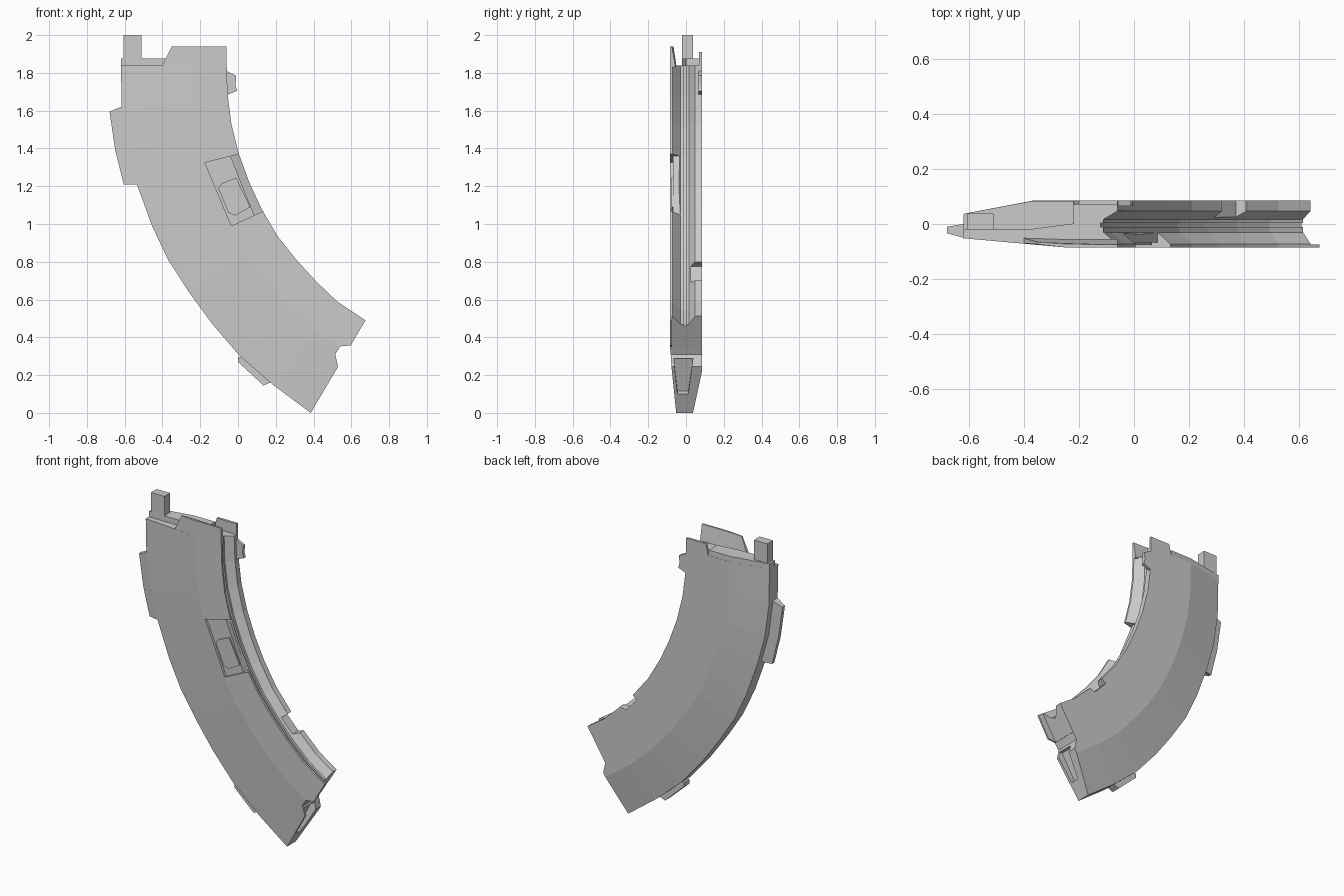
import bpy, bmesh
from mathutils import Vector


def make_object(name, verts, faces):
    bm = bmesh.new()
    vs = [bm.verts.new(v) for v in verts]
    for f in faces:
        bm.faces.new([vs[i] for i in f])
    bmesh.ops.recalc_face_normals(bm, faces=bm.faces)
    mesh = bpy.data.meshes.new(name)
    bm.to_mesh(mesh)
    bm.free()
    obj = bpy.data.objects.new(name, mesh)
    bpy.context.collection.objects.link(obj)
    return obj


def slab(name, pts, y0=0, y1=0):
    """Side profile (x, z) extruded in y; a point may carry its own y range."""
    pts = [p if len(p) == 4 else (*p, y0, y1) for p in pts]
    n = len(pts)
    verts = [(p[0], p[2], p[1]) for p in pts] + [(p[0], p[3], p[1]) for p in pts]
    faces = [range(n), range(n, 2 * n)]
    faces += [(i, (i + 1) % n, (i + 1) % n + n, i + n) for i in range(n)]
    return make_object(name, verts, faces)


def cut(target, pts, y0=0, y1=0):
    cutter = slab("cutter", pts, y0, y1)
    cutter.hide_render = True
    mod = target.modifiers.new("cut", 'BOOLEAN')
    mod.operation, mod.solver, mod.object = 'DIFFERENCE', 'EXACT', cutter
    bpy.context.view_layer.objects.active = target
    bpy.ops.object.modifier_apply(modifier=mod.name)
    bpy.data.objects.remove(cutter)


# Curved body: outer and inner rail points, with a cross-section between them
outer = [(-.62, 1.84), (-.615, 1.6), (-.585, 1.39), (-.535, 1.21), (-.455, .99),
         (-.37, .81), (-.26, .64), (-.14, .475), (.01, .30), (.19, .145), (.385, 0)]
inner = [(-.06, 1.84), (-.055, 1.685), (-.035, 1.53), (.005, 1.37), (.06, 1.22),
         (.125, 1.08), (.21, .935), (.31, .81), (.415, .695), (.525, .59), (.675, .49)]
section = [(0, .037), (0, -.052), (.66, -.085), (1, -.085), (1, -.072), (.91, -.03),
           (.91, -.01), (.89, -.01), (.89, .003), (.91, .003), (.91, .017),
           (1, .047), (1, .085), (.45, .085)]
verts, faces, n = [], [], len(section)
for o, i in zip(outer, inner):
    for u, y in section:
        p = Vector(o).lerp(Vector(i), u)
        verts.append((p.x, y, p.y))
for s in range(len(outer) - 1):
    for k in range(n):
        a, b = s * n + k, s * n + (k + 1) % n
        faces.append((a, b, b + n, a + n))
faces += [range(n), range(len(verts) - n, len(verts))]
body = make_object("curved_body", verts, faces)

# Lower end: set-back end face, notch and recess
cut(body, [(.665, .55), (.64, .51), (.515, .31), (.53, .245), (.62, .27), (.75, .5)], -.075, .1)
cut(body, [(.65, .362), (.54, .352), (.515, .31), (.53, .245), (.62, .29)], -.1, .1)
cut(body, [(.57, .285, -.065, .037), (.50, .29, -.065, .037),
           (.42, .115, -.045, .012), (.47, .085, -.045, .012)])

# Gap in the back rail
cut(body, [(.29, .775), (.335, .81), (.36, .83), (.44, .74), (.405, .70), (.37, .69)], .01, .1)

# Front catch pocket with a deeper slot on the inner edge
cut(body, [(-.175, 1.325), (.005, 1.37), (.06, 1.385), (.18, 1.09), (.125, 1.065), (-.035, .99)],
    -.1, -.068)
cut(body, [(-.04, 1.359), (.03, 1.377), (.16, 1.08), (.085, 1.047)], -.1, -.03)
slab("catch_button", [(-.105, 1.19), (-.085, 1.215), (-.01, 1.245), (.065, 1.09),
                      (-.015, 1.045), (-.05, 1.06)], -.076, -.06)

# Top lips, follower step and post
slab("front_lip", [(-.405, 1.83, -.070, -.05), (-.35, 1.94, -.074, -.066),
                   (-.25, 1.94, -.085, -.073), (-.06, 1.94, -.085, -.075),
                   (-.06, 1.83, -.085, -.055), (-.25, 1.83, -.085, -.055)])
slab("back_lip", [(-.22, 1.83), (-.20, 1.91), (-.06, 1.91), (-.06, 1.83)], .07, .085)
slab("top_step", [(x, z, -.02 if x < -.3 else 0, y)
                  for x, z, y in [(-.62, 1.83, .037), (-.62, 1.875, .037),
                                  (-.37, 1.875, .084), (-.22, 1.875, .084),
                                  (-.22, 1.83, .084), (-.37, 1.83, .084)]])
slab("top_post", [(-.605, 1.85), (-.605, 2), (-.51, 2), (-.51, 1.85)], -.02, .038)

# Stop tab on the upper inner edge
slab("stop_tab", [(-.09, 1.82), (-.06, 1.81), (-.01, 1.785), (-.013, 1.735), (-.005, 1.705),
                  (-.055, 1.685), (-.09, 1.69)], .065, .085)

# Tapered fin on the outer spine
slab("spine_fin", [(-.59, 1.63, -.05, .0), (-.62, 1.62, -.05, .0), (-.68, 1.595, -.034, -.01),
                   (-.65, 1.39, -.034, -.01), (-.605, 1.21, -.034, -.01),
                   (-.53, 1.21, -.05, .0), (-.56, 1.39, -.05, .0)])

# Small lug near the foot
slab("lower_lug", [(.03, .30), (.0, .295), (.0, .27), (.135, .145), (.17, .16), (.19, .18)],
     -.035, .02)
